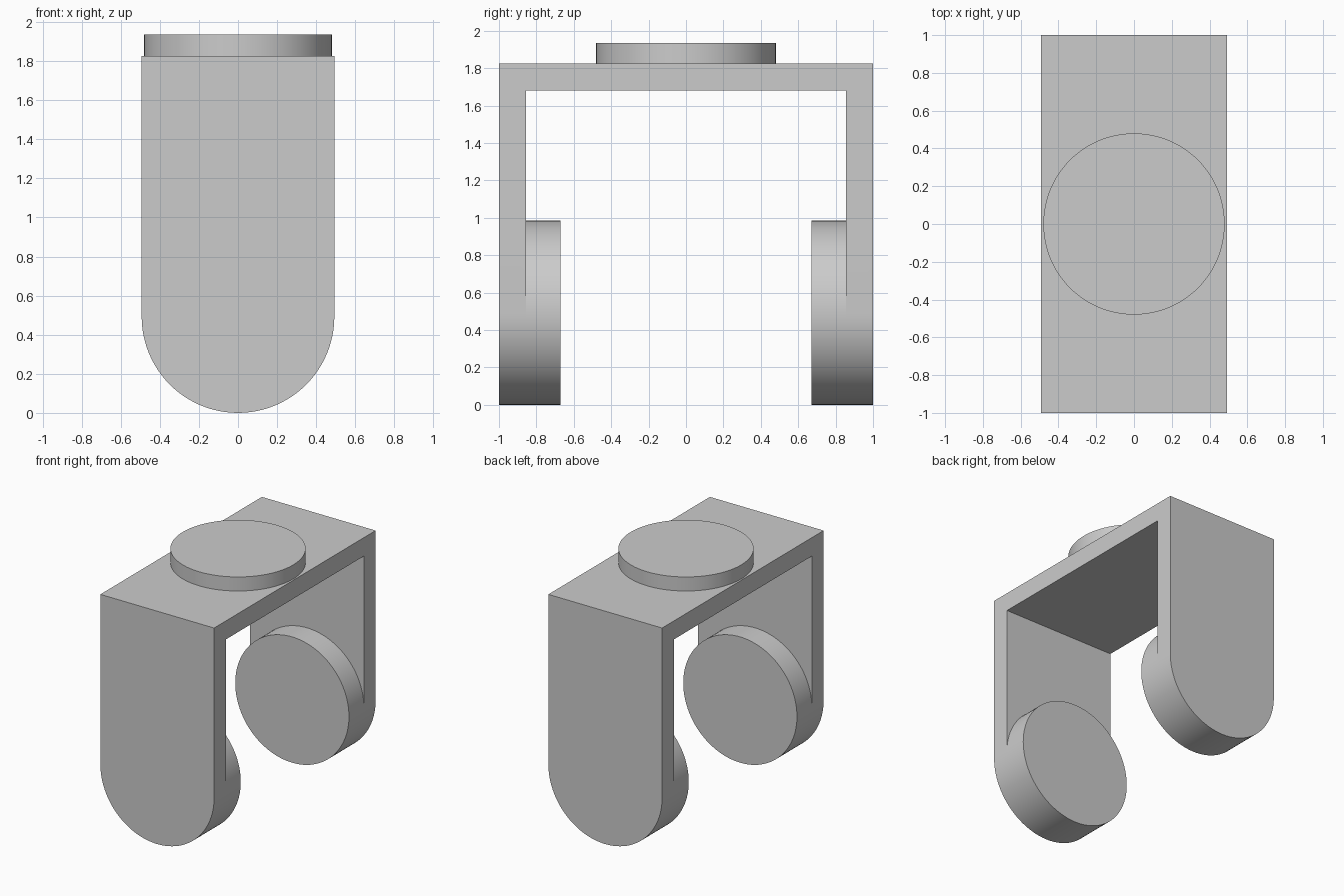
import bpy
import bmesh
from math import pi, cos, sin, radians

if "Cube" in bpy.data.objects:
    bpy.data.objects.remove(bpy.data.objects["Cube"], do_unlink=True)

R = 0.493          # half width and leg end radius
TOP = 1.825        # top of the bracket
WALL = 0.145       # plate thickness
PAD = 0.185        # pivot pad thickness
SEGMENTS = 96

grey = bpy.data.materials.new("light_grey")
grey.use_nodes = True
colour = (0.6, 0.6, 0.6, 1)
grey.diffuse_color = colour
grey.node_tree.nodes["Principled BSDF"].inputs["Base Color"].default_value = colour


def prism(name, outline, direction):
    """Extrude a closed outline of 3D points along a direction."""
    bm = bmesh.new()
    face = bm.faces.new([bm.verts.new(p) for p in outline])
    grown = bmesh.ops.extrude_face_region(bm, geom=[face], use_keep_orig=True)
    moved = [v for v in grown["geom"] if isinstance(v, bmesh.types.BMVert)]
    bmesh.ops.translate(bm, verts=moved, vec=direction)
    bmesh.ops.recalc_face_normals(bm, faces=bm.faces)
    mesh = bpy.data.meshes.new(name)
    bm.to_mesh(mesh)
    bm.free()
    mesh.materials.append(grey)
    obj = bpy.data.objects.new(name, mesh)
    bpy.context.collection.objects.link(obj)
    return obj


def activate(obj):
    bpy.ops.object.select_all(action='DESELECT')
    obj.select_set(True)
    bpy.context.view_layer.objects.active = obj


def smooth(obj):
    activate(obj)
    bpy.ops.object.shade_smooth_by_angle(angle=radians(30))


def circle(radius, count=SEGMENTS):
    return [(radius * cos(2 * pi * i / count), radius * sin(2 * pi * i / count))
            for i in range(count)]


# Bracket: round-ended block hollowed into an upside-down U
half = SEGMENTS // 2
arc = [(R * cos(pi + pi * i / half), R + R * sin(pi + pi * i / half))
       for i in range(half + 1)]
outline = [(x, -1, z) for x, z in arc + [(R, TOP), (-R, TOP)]]
bracket = prism("bracket", outline, (0, 2, 0))

inner = 1 - WALL
opening = [(-1, -inner, -1), (-1, inner, -1),
           (-1, inner, TOP - WALL), (-1, -inner, TOP - WALL)]
cutter = prism("opening_cutter", opening, (2, 0, 0))
cutter.hide_render = True

cut = bracket.modifiers.new("opening", 'BOOLEAN')
cut.operation = 'DIFFERENCE'
cut.solver = 'EXACT'
cut.object = cutter
activate(bracket)
bpy.ops.object.modifier_apply(modifier=cut.name)
bpy.data.objects.remove(cutter, do_unlink=True)
smooth(bracket)

# Round pivot pads on the inner sides of the legs
for name, side in (("front_pad", -1), ("back_pad", 1)):
    ring = [(x, side * inner, R + z) for x, z in circle(R)]
    smooth(prism(name, ring, (0, -side * PAD, 0)))

# Mounting disc on top
ring = [(x, y, TOP) for x, y in circle(0.48)]
smooth(prism("top_disc", ring, (0, 0, 0.11)))
